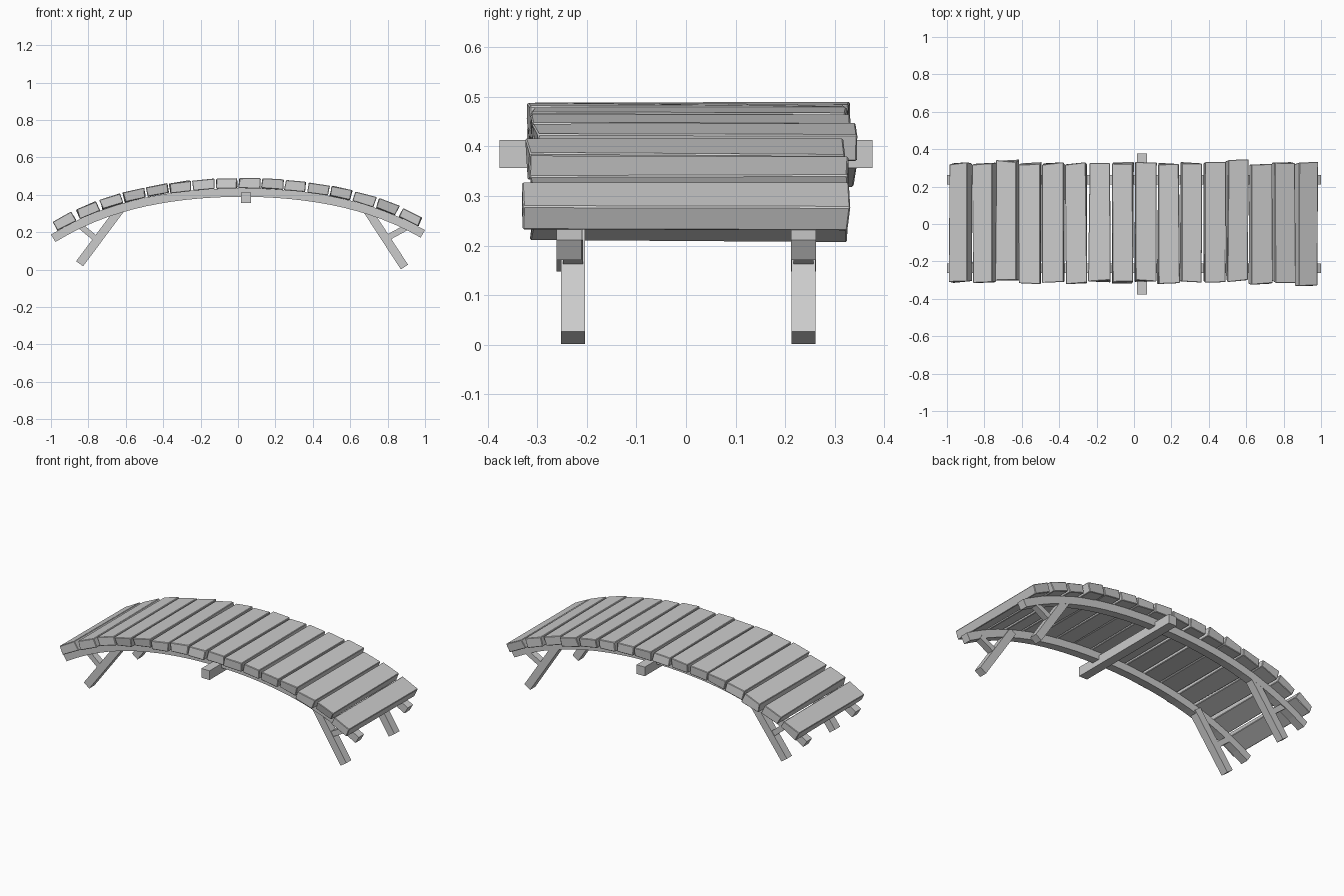
import bpy, bmesh, math, random
from mathutils import Vector, Matrix

random.seed(7)
cube = bpy.data.objects.get("Cube")
if cube:
    bpy.data.objects.remove(cube, do_unlink=True)

wood = bpy.data.materials.new("plain grey")
wood.use_nodes = True
grey = (0.6, 0.6, 0.6, 1)
wood.diffuse_color = grey
wood.node_tree.nodes["Principled BSDF"].inputs["Base Color"].default_value = grey

RAIL_H, RAIL_W, PLANK_T, PEAK = 0.046, 0.05, 0.053, 0.02


def arch(x):
    """Centre height of the rail at x."""
    d = x - PEAK
    return 0.412 - 0.175 * d**2 - 0.065 * d**4


def frame(x):
    """Tangent and normal of the arch in the xz plane."""
    d = x - PEAK
    t = Vector((1, 0, -0.35 * d - 0.26 * d**3)).normalized()
    return t, Vector((-t.z, 0, t.x))


def finish(name, bm):
    bmesh.ops.recalc_face_normals(bm, faces=bm.faces)
    mesh = bpy.data.meshes.new(name)
    bm.to_mesh(mesh)
    bm.free()
    mesh.materials.append(wood)
    obj = bpy.data.objects.new(name, mesh)
    bpy.context.collection.objects.link(obj)
    return obj


def box(size):
    bm = bmesh.new()
    bmesh.ops.create_cube(bm, size=1)
    bmesh.ops.scale(bm, vec=size, verts=bm.verts)
    return bm


def beam(name, start, end, y, thick, width):
    """Straight timber between two (x, z) points."""
    a, b = Vector((start[0], y, start[1])), Vector((end[0], y, end[1]))
    run = b - a
    bm = box((run.length, width, thick))
    bm.transform(Matrix.Translation((a + b) / 2)
                 @ Matrix.Rotation(math.atan2(-run.z, run.x), 4, 'Y'))
    return finish(name, bm)


def rail(name, y, steps=28, reach=0.988):
    """Curved rail swept along the arch."""
    bm = bmesh.new()
    rings = []
    for i in range(steps + 1):
        x = -reach + 2 * reach * i / steps
        _, n = frame(x)
        c = Vector((x, y, arch(x)))
        side = Vector((0, RAIL_W / 2, 0))
        up = n * RAIL_H / 2
        rings.append([bm.verts.new(p) for p in
                      (c - side - up, c + side - up, c + side + up, c - side + up)])
    for r, s in zip(rings, rings[1:]):
        for k in range(4):
            m = (k + 1) % 4
            bm.faces.new((r[k], r[m], s[m], s[k]))
    bm.faces.new(rings[0])
    bm.faces.new(rings[-1])
    finish(name, bm)


def plank(name, xc, front, back):
    """Rough hewn deck board with slightly uneven corners."""
    x = xc * 0.974
    t, n = frame(x)
    bm = box((0.112, back - front, PLANK_T))
    for v in bm.verts:
        v.co.x += random.uniform(-0.005, 0.005)
        v.co.y += random.uniform(-0.008, 0.008)
        v.co.z += random.uniform(-0.003, 0.003)
    bmesh.ops.bevel(bm, geom=bm.edges[:], offset=0.003, segments=1, affect='EDGES')
    centre = Vector((x, (front + back) / 2, arch(x))) + n * (RAIL_H + PLANK_T) / 2
    rot = Matrix((t, Vector((0, 1, 0)), n)).transposed().to_4x4()
    bm.transform(Matrix.Translation(centre) @ rot)
    finish(name, bm)


# Deck boards
fronts = [.31, .31, .30, .315, .31, .315, .305, .315,
          .305, .315, .305, .31, .305, .32, .31, .325]
for i, f in enumerate(fronts):
    back = 0.338 if i in (2, 12) else 0.325
    plank(f"deck_plank_{i + 1}", -0.927 + i * 0.1236, -f, back)

# Rails, legs and braces on each side
for side, y, leg_y in (("front", -0.236, -0.228), ("back", 0.237, 0.237)):
    rail(f"{side}_rail", y)
    beam(f"{side}_right_leg", (-0.62, 0.335), (-0.847, 0.031), leg_y, 0.046, 0.049)
    beam(f"{side}_left_leg", (0.68, 0.335), (0.89, 0.0135), leg_y, 0.046, 0.049)
    beam(f"{side}_right_brace", (-0.845, 0.235), (-0.755, 0.16), leg_y, 0.032, 0.04)
    beam(f"{side}_left_brace", (0.9, 0.225), (0.79, 0.165), leg_y, 0.032, 0.04)

# Cross beam under the crown
bm = box((0.055, 0.752, 0.056))
bm.transform(Matrix.Translation((0.043, 0, 0.385)))
finish("cross_beam", bm)
